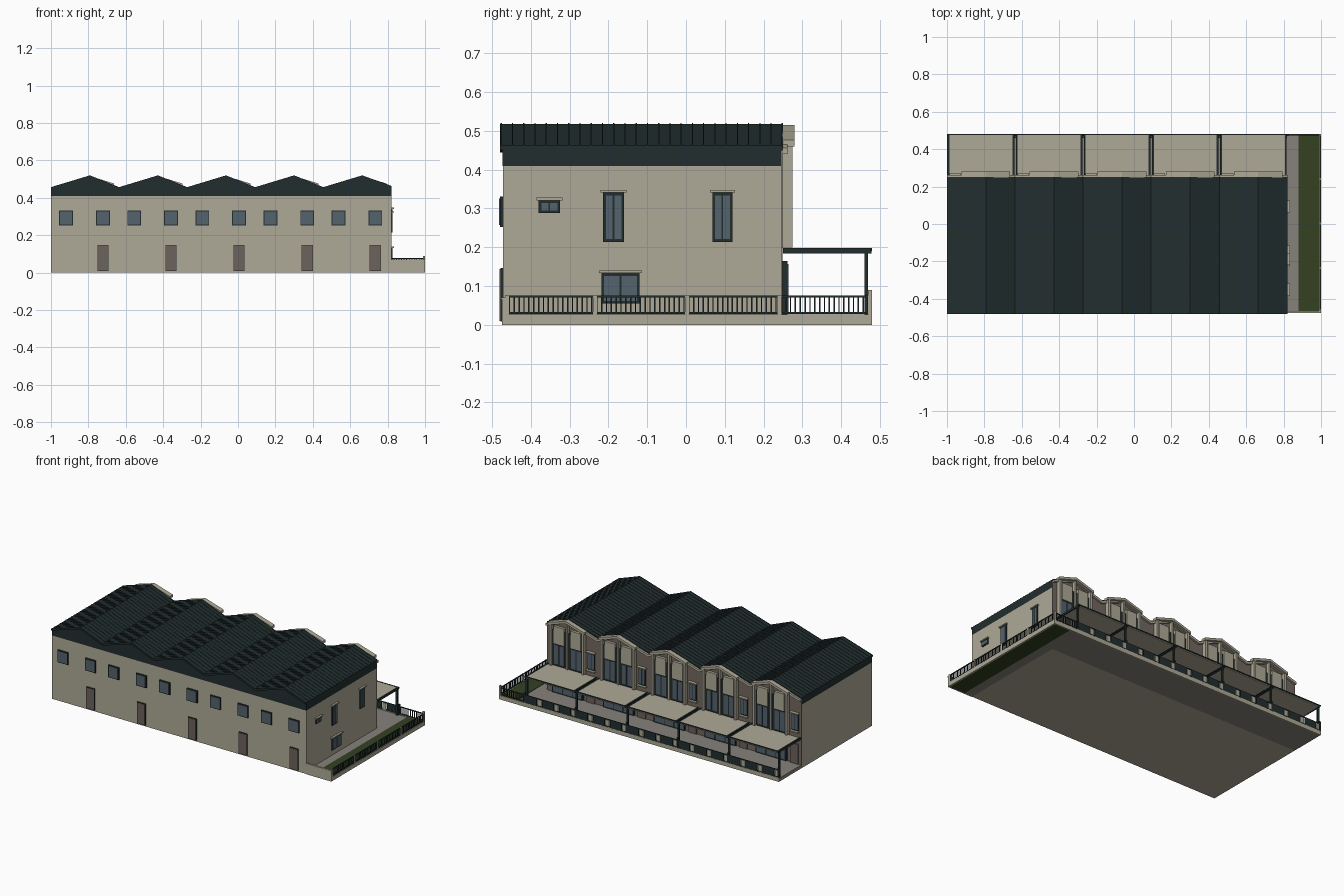
import bpy
import bmesh

cube = bpy.data.objects.get("Cube")
if cube:
    bpy.data.objects.remove(cube)


def material(name, r, g, b):
    m = bpy.data.materials.new(name)
    m.use_nodes = True
    m.diffuse_color = (r, g, b, 1)
    m.node_tree.nodes["Principled BSDF"].inputs["Base Color"].default_value = (r, g, b, 1)
    return m


BEIGE = material("beige render", .43, .40, .31)
DARK = material("dark slate", .016, .027, .028)
GLASS = material("blue grey glass", .09, .125, .15)
DOOR = material("brown door", .15, .122, .107)
BRICK = material("brown brick", .17, .14, .115)
PAVING = material("grey paving", .24, .225, .2)
GRASS = material("green grass", .034, .052, .016)


def finish(name, bm, mat):
    bmesh.ops.recalc_face_normals(bm, faces=bm.faces[:])
    mesh = bpy.data.meshes.new(name)
    bm.to_mesh(mesh)
    bm.free()
    mesh.materials.append(mat)
    obj = bpy.data.objects.new(name, mesh)
    bpy.context.scene.collection.objects.link(obj)
    return obj


def boxes(name, mat, items):
    """One object from boxes given as (x0, x1, y0, y1, z0, z1)."""
    bm = bmesh.new()
    for x0, x1, y0, y1, z0, z1 in items:
        verts = bmesh.ops.create_cube(bm, size=1)["verts"]
        for v in verts:
            v.co = ((x0 + x1) / 2 + v.co.x * (x1 - x0),
                    (y0 + y1) / 2 + v.co.y * (y1 - y0),
                    (z0 + z1) / 2 + v.co.z * (z1 - z0))
    return finish(name, bm, mat)


def prisms(name, mat, items):
    """One object from xz outlines extruded along y: (points, y0, y1)."""
    bm = bmesh.new()
    for pts, y0, y1 in items:
        face = bm.faces.new([bm.verts.new((x, y0, z)) for x, z in pts])
        ext = bmesh.ops.extrude_face_region(bm, geom=[face])["geom"]
        for v in ext:
            if isinstance(v, bmesh.types.BMVert):
                v.co.y = y1
    return finish(name, bm, mat)


LEFT, RIGHT, FRONT, BACK = -1, .82, -.472, .245
UNIT = (RIGHT - LEFT) / 5
units = [LEFT + i * UNIT for i in range(5)]
PEAK, RIDGE, VALLEY, EAVE = .208, .52, .457, .41

# roof line across all the units
line = []
for u in units:
    line += [(u, VALLEY), (u + PEAK, RIDGE)]
line.append((RIGHT, VALLEY + .007))


def band(pts, top, bottom):
    return [(x, z + top) for x, z in pts] + [(x, z + bottom) for x, z in reversed(pts)]


# main walls, upper cladding and roof
boxes("main_walls", BEIGE, [(LEFT, RIGHT, FRONT, BACK, 0, EAVE)])
prisms("upper_cladding", DARK,
       [([(LEFT, EAVE)] + [(x, z - .01) for x, z in line] + [(RIGHT, EAVE)], FRONT - .001, BACK)])
prisms("roof", DARK, [(band(line, -.002, -.013), -.48, .25)])
prisms("roof_seams", DARK,
       [(band(line, 0, -.004), -.478 + i * .029, -.475 + i * .029) for i in range(26)])

# front doors and windows
front_windows = [u + d for u in units for d in (.081, .278)]
boxes("front_window_frames", DARK,
      [(x - .037, x + .037, -.48, FRONT, .252, .331) for x in front_windows])
boxes("front_window_glass", GLASS,
      [(x - .032, x + .032, -.482, -.479, .257, .326) for x in front_windows])
boxes("front_door_frames", DARK,
      [(u + .248, u + .308, -.478, FRONT, .008, .147) for u in units])
boxes("front_doors", DOOR,
      [(u + .251, u + .305, -.481, -.477, .01, .144) for u in units])

# side windows: y range, z range and number of panes
frames, glass, ledges = [], [], []
for y0, y1, z0, z1, panes in [(-.38, -.325, .288, .321, 2), (-.214, -.16, .214, .341, 2),
                              (.068, .12, .214, .341, 2), (-.218, -.12, .055, .133, 2)]:
    frames.append((RIGHT, RIGHT + .005, y0, y1, z0, z1))
    ledges.append((RIGHT, RIGHT + .013, y0 - .006, y1 + .006, z1, z1 + .007))
    step = (y1 - y0 - .01) / panes
    for i in range(panes):
        a = y0 + .005 + i * step
        glass.append((RIGHT + .004, RIGHT + .007, a + .002, a + step - .002, z0 + .007, z1 - .007))
boxes("side_window_frames", DARK, frames)
boxes("side_window_glass", GLASS, glass)
boxes("side_window_ledges", BEIGE, ledges)

# brick rear wall following the roof line
prisms("rear_brick_wall", BRICK,
       [([(LEFT, .02)] + [(x, z - .014) for x, z in line] + [(RIGHT, .02)], BACK, .249)])
prisms("rear_roof_trim", BEIGE, [(band(line, -.008, -.024), .249, .262)])

# rear gable bays, one per unit
HALF = .115
bay_dark, bay_glass, bay_panels, bay_posts, bay_gables = [], [], [], [], []
small_frames, small_glass, sills = [], [], []
for u in units:
    c = u + PEAK
    drop = HALF * .3
    bay_dark.append((c - HALF, c + HALF, .249, .26, .2, .43))
    bay_posts += [(x - .007, x + .007, .249, .275, .2, .478)
                  for x in (c - HALF, c + HALF)]
    bay_posts.append((c - .006, c + .006, .249, .27, .2, .5))
    bay_gables.append((band([(c - HALF - .015, RIDGE - drop - .009), (c, RIDGE - .004),
                             (c + HALF + .015, RIDGE - drop - .009)], 0, -.016), .249, .28))
    for s in (-1, 1):
        m = c + s * .06
        bay_panels.append((m - .037, m + .037, .249, .266, .345, .455))
        bay_glass += [(m + t - .016, m + t + .016, .259, .262, .212, .335) for t in (-.02, .02)]
    w = u + .044
    small_frames.append((w - .025, w + .025, .249, .254, .235, .345))
    small_glass += [(w + t - .009, w + t + .009, .253, .256, .243, .337) for t in (-.011, .011)]
    sills += [(w - .031, w + .031, .249, .27, z, z + .007) for z in (.228, .346)]
boxes("rear_bay_walls", DARK, bay_dark)
boxes("rear_bay_glass", GLASS, bay_glass)
boxes("rear_bay_panels", BEIGE, bay_panels)
boxes("rear_bay_posts", BEIGE, bay_posts)
prisms("rear_gable_frames", BEIGE, bay_gables)
boxes("rear_small_window_frames", DARK, small_frames)
boxes("rear_small_window_glass", GLASS, small_glass)
boxes("rear_window_sills", BEIGE, sills)

# ground floor glazed doors and entrance doors
boxes("terrace_door_frames", DARK, [(u + .1, u + .32, .249, .262, .025, .165) for u in units])
boxes("terrace_door_glass", GLASS,
      [(u + .106 + i * .07, u + .17 + i * .07, .261, .264, .033, .157)
       for u in units for i in range(3)])
boxes("rear_entrance_doors", DOOR, [(u + .02, u + .075, .249, .256, .022, .15) for u in units])

# ground: terrace, path, lawn and edging
boxes("rear_terrace", PAVING, [(LEFT, .88, BACK, .472, 0, .022)])
boxes("side_path", PAVING, [(RIGHT, .88, -.468, BACK, 0, .022)])
boxes("lawn", GRASS, [(.88, .99, -.468, .472, 0, .025)])
boxes("edging", BEIGE, [(.99, 1, -.475, .48, 0, .026), (LEFT, 1, .472, .48, 0, .026)])
boxes("front_garden_wall", BEIGE, [(RIGHT, 1, -.475, -.467, 0, .065)])
boxes("front_garden_coping", BEIGE, [(RIGHT, 1, -.477, -.465, .065, .071)])

# canopy over the terrace
boxes("canopy_panels", BEIGE,
      [(u + .012, u + UNIT - .012, .262, .477, .184, .196) for u in units])
edges = units + [RIGHT]
beams = []
for e in edges:
    for x in (e - .009, e + .009):
        if LEFT < x < RIGHT:
            beams.append((x - .005, x + .005, .25, .478, .184, .198))
beams.append((LEFT, RIGHT, .475, .48, .19, .198))
boxes("canopy_beams", DARK, beams)
boxes("canopy_gutters", BEIGE, [(LEFT + .018, RIGHT - .018, .25, .262, .186, .194)])
boxes("canopy_posts", DARK,
      [(x - .006, x + .006, .46, .469, .022, .186)
       for x in [min(max(e, LEFT + .008), RIGHT - .008) for e in edges]])

# side railing with balusters
boxes("side_balusters", DARK,
      [(.993, .997, y, y + .0035, .03, .072) for y in [-.457 + i * .0125 for i in range(75)]])
boxes("side_rails", DARK, [(.992, .998, -.465, .475, z, z + .005) for z in (.028, .071)])
boxes("side_railing_posts", BEIGE,
      [(.989, 1, y - .005, y + .005, .02, .077) for y in (-.462, -.235, .003, .241)]
      + [(.989, 1, .47, .48, .02, .09)])

# rear fence: open balusters by the lawn, solid panels along the terrace
boxes("rear_balusters", DARK,
      [(x, x + .004, .474, .478, .03, .072) for x in [.832 + i * .0135 for i in range(12)]])
boxes("rear_rails", DARK, [(LEFT, .995, .473, .479, z, z + .005) for z in (.028, .072)])
PITCH = UNIT / 3
boxes("rear_fence_panels", DARK,
      [(LEFT + .034 + i * PITCH, LEFT + PITCH - .004 + i * PITCH, .474, .479, .026, .077)
       for i in range(15)])
boxes("rear_fence_infill", BEIGE,
      [(LEFT + .002 + i * PITCH, LEFT + .028 + i * PITCH, .473, .478, .026, .07)
       for i in range(15)])
boxes("rear_fence_posts", DARK, [(e - .005, e + .005, .471, .48, .022, .09)
                                 for e in [LEFT + .005] + edges[1:]])
